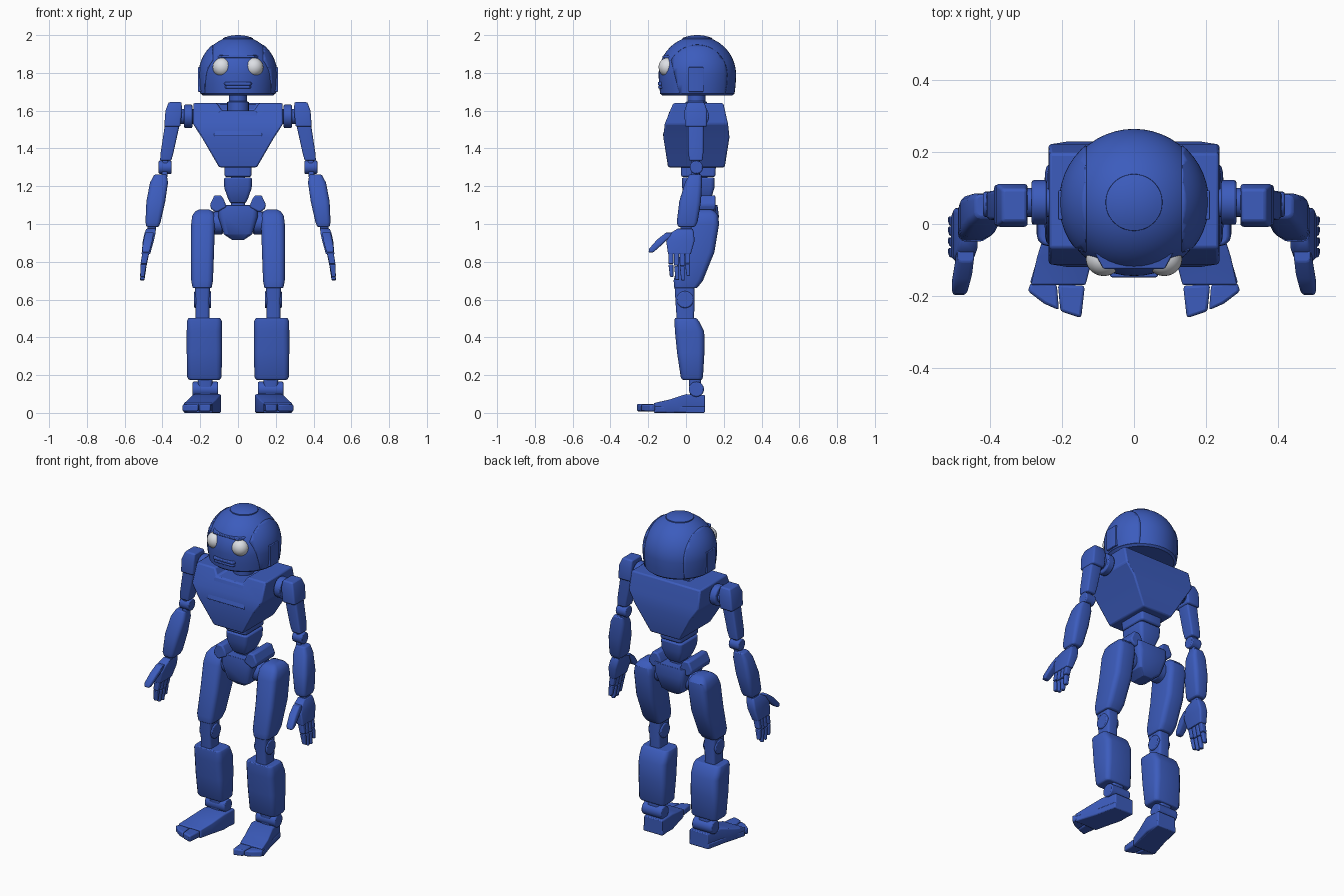
import bpy, bmesh, math
from mathutils import Vector


def material(name, rgb):
    m = bpy.data.materials.new(name)
    m.diffuse_color = (*rgb, 1)
    return m


BLUE = material("blue_shell", (0.045, 0.107, 0.51))
WHITE = material("eye_white", (0.72, 0.74, 0.78))


def finish(name, bm, bevel=0.0, mirror=False, mat=BLUE):
    bmesh.ops.recalc_face_normals(bm, faces=bm.faces)
    me = bpy.data.meshes.new(name)
    bm.to_mesh(me)
    bm.free()
    ob = bpy.data.objects.new(name, me)
    bpy.context.collection.objects.link(ob)
    me.materials.append(mat)
    if bevel:
        b = ob.modifiers.new("bevel", 'BEVEL')
        b.width, b.segments, b.limit_method = bevel, 2, 'ANGLE'
        b.angle_limit = math.radians(35)
    if mirror:
        ob.modifiers.new("mirror", 'MIRROR')
    bpy.ops.object.select_all(action='DESELECT')
    ob.select_set(True)
    bpy.context.view_layer.objects.active = ob
    bpy.ops.object.shade_smooth_by_angle(angle=math.radians(32))
    return ob


def loft(name, sections, r=0.25, axis='Z', **kw):
    """Skin rounded rectangles; Z section = (x, y, z, width, depth), Y section = (x, z, y, width, height)."""
    bm = bmesh.new()
    rings = []
    for a, b, p, w, d in sections:
        rad = r * min(w, d)
        pts = []
        for k, (sx, sy) in enumerate([(1, 1), (-1, 1), (-1, -1), (1, -1)]):
            for s in range(4 if r else 1):
                t = math.radians(90 * k + 30 * s)
                u = a + sx * (w / 2 - rad) + rad * math.cos(t)
                v = b + sy * (d / 2 - rad) + rad * math.sin(t)
                pts.append((u, v, p) if axis == 'Z' else (u, p, v))
        rings.append([bm.verts.new(q) for q in pts])
    n = len(rings[0])
    for lo, hi in zip(rings, rings[1:]):
        for i in range(n):
            bm.faces.new((lo[i], lo[(i + 1) % n], hi[(i + 1) % n], hi[i]))
    bm.faces.new(rings[0])
    bm.faces.new(rings[-1])
    return finish(name, bm, **kw)


def prism(name, outline, lo, hi, axis='Y', **kw):
    """Extrude an outline along an axis."""
    bm = bmesh.new()
    put = (lambda a, b, c: (a, c, b)) if axis == 'Y' else (lambda a, b, c: (a, b, c))
    ends = [[bm.verts.new(put(a, b, c)) for a, b in outline] for c in (lo, hi)]
    n = len(outline)
    for i in range(n):
        j = (i + 1) % n
        bm.faces.new((ends[0][i], ends[0][j], ends[1][j], ends[1][i]))
    for ring in ends:
        bm.faces.new(ring)
    return finish(name, bm, **kw)


def lathe(profile, centre, steps=48):
    """Spin a (radius, height) profile about a vertical axis."""
    bm = bmesh.new()
    vs = [bm.verts.new((r, 0, z)) for r, z in profile]
    es = [bm.edges.new(e) for e in zip(vs, vs[1:])]
    bmesh.ops.spin(bm, geom=vs + es, axis=(0, 0, 1), cent=(0, 0, 0), angle=2 * math.pi, steps=steps)
    bmesh.ops.remove_doubles(bm, verts=bm.verts, dist=1e-5)
    bmesh.ops.translate(bm, verts=bm.verts, vec=centre)
    return bm


def pin(name, x0, x1, y, z, r):
    """Joint cylinder lying along x, mirrored to both sides."""
    bm = lathe([(0, x0), (r, x0), (r, x1), (0, x1)], (0, 0, 0), 28)
    for v in bm.verts:
        v.co = (v.co.z, v.co.x + y, v.co.y + z)
    return finish(name, bm, bevel=0.006, mirror=True)


def arc(rad, a0, a1, n):
    return [(rad * math.cos(math.radians(a0 + (a1 - a0) * i / n)),
             rad * math.sin(math.radians(a0 + (a1 - a0) * i / n))) for i in range(n + 1)]


def ball(name, centre, scale, mirror, mat):
    bm = bmesh.new()
    bmesh.ops.create_uvsphere(bm, u_segments=28, v_segments=16, radius=1)
    for v in bm.verts:
        v.co = Vector((v.co.x * scale[0], v.co.y * scale[1], v.co.z * scale[2])) + Vector(centre)
    return finish(name, bm, mirror=mirror, mat=mat)


# Head: dome, crown disc, side shells, ears, face
HC = (0, 0.06, 1.79)
lower = [(0, -0.11), (0.185, -0.11), (0.197, -0.10), (0.203, -0.05)]
finish("head", lathe(lower + arc(0.205, 0, 90, 18), HC))
finish("crown_disc", lathe([(0.08, 0.18)] + arc(0.21, 68, 90, 6), HC))
bm = lathe([(0.188, -0.105), (0.201, -0.098), (0.207, -0.05)] + arc(0.209, 0, 90, 18), HC)
for co, no in [((0.135, 0, 0), (1, 0, 0)), ((0, -0.06, 1.79), (0, 1, 0.25))]:
    bmesh.ops.bisect_plane(bm, geom=bm.verts[:] + bm.edges[:] + bm.faces[:],
                           plane_co=co, plane_no=no, clear_inner=True)
shell = finish("head_side_shell", bm, mirror=True)
shell.modifiers.new("thickness", 'SOLIDIFY').thickness = 0.008
loft("ear_pad", [(0.2, 0.053, 1.70, 0.024, 0.08), (0.2, 0.053, 1.83, 0.024, 0.08)], 0.1, bevel=0.005, mirror=True)
ball("eye", (0.084, -0.098, 1.83), (0.05, 0.047, 0.05), True, WHITE)
loft("upper_lip", [(0, 1.743, -0.149, 0.13, 0.018), (0, 1.743, -0.10, 0.17, 0.022)], 0.4, 'Y', bevel=0.005)
loft("lower_lip", [(0, 1.725, -0.147, 0.12, 0.014), (0, 1.725, -0.10, 0.17, 0.018)], 0.4, 'Y', bevel=0.004)
loft("brow", [(0, 1.885, -0.125, 0.17, 0.012), (0, 1.885, -0.08, 0.22, 0.02)], 0.3, 'Y', bevel=0.004)
finish("neck", lathe([(0, 1.57), (0.057, 1.57), (0.057, 1.645), (0.048, 1.65), (0.048, 1.69), (0, 1.69)], (0, 0.055, 0)))

# Torso with neck notch
chest = loft("chest", [(0, 0.055, 1.30, 0.20, 0.30), (0, 0.055, 1.46, 0.385, 0.35),
                       (0, 0.055, 1.53, 0.478, 0.335), (0, 0.065, 1.64, 0.472, 0.265)], 0, bevel=0.008)
notch = prism("notch_cutter", [(-0.085, 1.6), (0.085, 1.6), (0.125, 1.66), (-0.125, 1.66)], -0.3, 0.125)
notch.hide_render = True
notch.hide_set(True)
cut = chest.modifiers.new("notch", 'BOOLEAN')
cut.operation, cut.object, cut.solver = 'DIFFERENCE', notch, 'EXACT'
chest.modifiers.move(len(chest.modifiers) - 1, 0)
loft("chest_plate", [(0, -0.094, 1.465, 0.26, 0.06), (0, -0.058, 1.598, 0.2, 0.06)], 0.1, bevel=0.006)

# Waist and pelvis
loft("upper_waist", [(0, 0.065, 1.25, 0.14, 0.18), (0, 0.065, 1.34, 0.15, 0.19)], 0.1, bevel=0.008)
loft("lower_waist", [(0, 0.065, 1.11, 0.08, 0.11), (0, 0.065, 1.14, 0.11, 0.14), (0, 0.065, 1.19, 0.145, 0.17),
                     (0, 0.065, 1.245, 0.15, 0.175)], 0.15, bevel=0.008)
loft("spine", [(0, 0.07, 1.05, 0.075, 0.09), (0, 0.07, 1.28, 0.075, 0.09)])
loft("pelvis", [(0, 0.07, 0.915, 0.06, 0.10), (0, 0.07, 0.945, 0.15, 0.16), (0, 0.072, 1.04, 0.21, 0.205),
                (0, 0.072, 1.10, 0.22, 0.19)], 0.15, bevel=0.008)
prism("pelvis_wing", [(0.075, 1.13), (0.09, 1.152), (0.125, 1.152), (0.149, 1.10), (0.142, 1.08), (0.115, 1.06),
                      (0.06, 1.09)], -0.03, 0.155, bevel=0.008, mirror=True)
pin("hip_joint", 0.08, 0.14, 0.075, 1.005, 0.06)

# Arms
pin("shoulder_disc", 0.242, 0.285, 0.06, 1.57, 0.062)
pin("shoulder_axle", 0.22, 0.31, 0.06, 1.57, 0.04)
loft("shoulder", [(0.348, 0.052, 1.515, 0.085, 0.115), (0.34, 0.052, 1.60, 0.088, 0.12),
                  (0.333, 0.052, 1.645, 0.068, 0.09)], 0.12, bevel=0.007, mirror=True)
loft("upper_arm", [(0.383, 0.052, 1.335, 0.06, 0.07), (0.375, 0.052, 1.38, 0.068, 0.08),
                   (0.348, 0.052, 1.525, 0.078, 0.085)], 0.15, bevel=0.006, mirror=True)
pin("elbow_joint", 0.352, 0.42, 0.055, 1.30, 0.035)
loft("elbow_link", [(0.39, 0.05, 1.24, 0.03, 0.045), (0.384, 0.053, 1.35, 0.03, 0.045)], mirror=True)
loft("forearm", [(0.452, 0.003, 0.985, 0.065, 0.09), (0.45, 0.006, 1.01, 0.08, 0.11), (0.435, 0.022, 1.12, 0.1, 0.115),
                 (0.418, 0.04, 1.22, 0.095, 0.09), (0.41, 0.05, 1.262, 0.065, 0.065)], 0.25, bevel=0.006, mirror=True)
loft("wrist", [(0.46, 0, 0.95, 0.045, 0.06), (0.455, 0, 1.0, 0.045, 0.06)], mirror=True)
loft("palm", [(0.488, -0.035, 0.84, 0.045, 0.12), (0.475, -0.03, 0.91, 0.058, 0.15), (0.465, -0.018, 0.955, 0.058, 0.12),
              (0.46, -0.005, 0.975, 0.05, 0.08)], 0.2, bevel=0.006, mirror=True)
loft("thumb", [(0.487, -0.186, 0.85, 0.035, 0.024), (0.485, -0.172, 0.87, 0.045, 0.045), (0.475, -0.125, 0.918, 0.048, 0.055),
               (0.468, -0.075, 0.955, 0.045, 0.06)], 0.25, bevel=0.004, mirror=True)
for i, (y, tip) in enumerate([(-0.08, 0.72), (-0.05, 0.703), (-0.02, 0.70), (0.008, 0.725)]):
    mid = (tip + 0.85) / 2
    loft(f"finger_base_{i + 1}", [(0.5, y, mid + 0.003, 0.032, 0.026), (0.488, y, 0.85, 0.036, 0.027)],
         0.2, bevel=0.004, mirror=True)
    loft(f"finger_tip_{i + 1}", [(0.507, y + 0.004, tip, 0.022, 0.018), (0.5, y, mid, 0.031, 0.026)],
         0.25, bevel=0.004, mirror=True)

# Legs
loft("thigh", [(0.19, -0.002, 0.66, 0.10, 0.12), (0.19, 0.012, 0.70, 0.115, 0.155), (0.188, 0.06, 0.85, 0.122, 0.18),
               (0.185, 0.085, 1.0, 0.126, 0.18), (0.182, 0.093, 1.045, 0.12, 0.155), (0.18, 0.095, 1.068, 0.09, 0.115),
               (0.18, 0.095, 1.078, 0.05, 0.07)], 0.25, bevel=0.005, mirror=True)
pin("knee_joint", 0.142, 0.232, -0.005, 0.60, 0.045)
loft("knee", [(0.188, -0.003, 0.48, 0.072, 0.09), (0.188, -0.005, 0.58, 0.072, 0.10),
              (0.188, -0.008, 0.67, 0.08, 0.105)], 0.2, bevel=0.005, mirror=True)
loft("shin", [(0.178, 0.032, 0.175, 0.165, 0.105), (0.178, 0.031, 0.19, 0.182, 0.118), (0.178, 0.025, 0.32, 0.187, 0.145),
              (0.178, 0.019, 0.43, 0.187, 0.155), (0.178, 0.004, 0.485, 0.185, 0.13), (0.178, -0.002, 0.502, 0.17, 0.115)],
     0.22, bevel=0.005, mirror=True)
loft("ankle_link", [(0.172, 0.052, 0.08, 0.07, 0.06), (0.175, 0.045, 0.2, 0.08, 0.065)], mirror=True)
pin("ankle_joint", 0.105, 0.24, 0.055, 0.125, 0.04)

# Feet turned slightly outwards
loft("foot", [(0.155, 0.048, 0.10, 0.125, 0.092), (0.165, 0.05, 0.0, 0.15, 0.098), (0.192, 0.036, -0.09, 0.155, 0.068),
              (0.211, 0.027, -0.17, 0.152, 0.05)], 0.1, 'Y', bevel=0.006, mirror=True)
prism("inner_toe", [(0.137, -0.172), (0.147, -0.262), (0.205, -0.243), (0.212, -0.168)], 0.008, 0.048, 'Z',
      bevel=0.008, mirror=True)
prism("outer_toe", [(0.215, -0.168), (0.209, -0.24), (0.25, -0.222), (0.296, -0.187), (0.287, -0.162)], 0.008, 0.045, 'Z',
      bevel=0.008, mirror=True)
prism("sole", [(0.09, 0.1), (0.222, 0.1), (0.25, -0.03), (0.29, -0.165), (0.138, -0.17), (0.10, 0)], 0, 0.035, 'Z',
      bevel=0.006, mirror=True)
